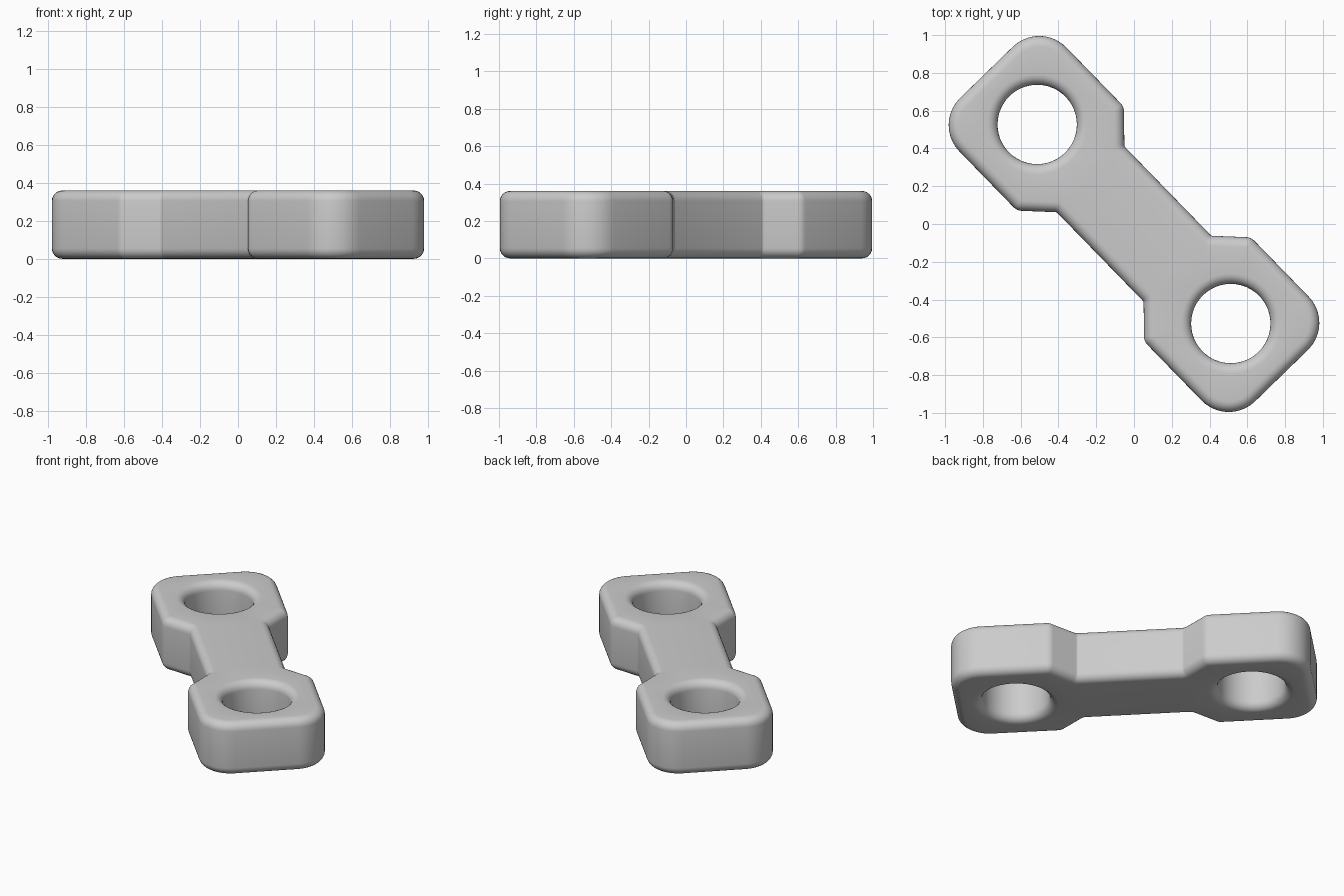
import bpy, bmesh, math
from mathutils import Vector, Matrix

cube = bpy.data.objects.get("Cube")
if cube:
    bpy.data.objects.remove(cube)

HEIGHT, FILLET, STEPS = 0.36, 0.055, 6

mat = bpy.data.materials.new("plain grey")
mat.use_nodes = True
grey = (0.6, 0.6, 0.6, 1)
mat.diffuse_color = grey
mat.node_tree.nodes["Principled BSDF"].inputs["Base Color"].default_value = grey


def rounded_outline(corners):
    """Counter-clockwise (x, y, radius) corners -> list of (point, inward normal)."""
    out = []
    for i, (x, y, r) in enumerate(corners):
        p = Vector((x, y))
        a = (p - Vector(corners[i - 1][:2])).normalized()
        b = (Vector(corners[(i + 1) % len(corners)][:2]) - p).normalized()
        turn = math.atan2(a.x * b.y - a.y * b.x, a.dot(b))
        side = math.copysign(1, turn)
        n0 = Vector((-a.y, a.x))
        centre = p - a * r * math.tan(abs(turn) / 2) + n0 * r * side
        count = 10 if r > 0.1 else 4
        for k in range(count + 1):
            n = Matrix.Rotation(turn * k / count, 2) @ n0
            out.append((centre - n * r * side, n))
    return out


def circle_outline(cx, r, count=48):
    """Hole loop whose normals point away from the hole, into the solid."""
    dirs = [Vector((math.cos(t), math.sin(t))) for t in
            (math.tau * k / count for k in range(count))]
    return [(Vector((cx, 0)) + d * r, d) for d in dirs]


# Wall profile with rounded top and bottom edges: (inset, height)
arc = [(FILLET * (1 - math.cos(t)), FILLET * (1 - math.sin(t))) for t in
       (math.pi / 2 * (1 - k / STEPS) for k in range(STEPS + 1))]
arc = arc[::-1]
profile = arc[::-1] + [(d, HEIGHT - z) for d, z in arc]

# Link outline: two wide heads joined by a narrow neck
half = [(0.33, -0.25, 0.02), (0.483, -0.395, 0.06), (1.12, -0.395, 0.2)]
head = half + [(x, -y, r) for x, y, r in reversed(half)]
loops = [rounded_outline(head + [(-x, -y, r) for x, y, r in head]),
         circle_outline(0.735, 0.21), circle_outline(-0.735, 0.21)]

bm = bmesh.new()
cap_edges = {0: [], len(profile) - 1: []}
for loop in loops:
    rings = []
    for d, z in profile:
        rings.append([bm.verts.new((*(p + n * d), z)) for p, n in loop])
    for lo, hi in zip(rings, rings[1:]):
        for i in range(len(loop)):
            bm.faces.new((lo[i - 1], lo[i], hi[i], hi[i - 1]))
    for level, edges in cap_edges.items():
        ring = rings[level]
        edges += [bm.edges.get((ring[i - 1], ring[i])) for i in range(len(ring))]
for edges in cap_edges.values():
    bmesh.ops.triangle_fill(bm, edges=edges, use_beauty=True)
bmesh.ops.recalc_face_normals(bm, faces=bm.faces)
bmesh.ops.rotate(bm, verts=bm.verts, cent=(0, 0, 0),
                 matrix=Matrix.Rotation(math.radians(-45.8), 3, 'Z'))

mesh = bpy.data.meshes.new("link_plate")
bm.to_mesh(mesh)
bm.free()
link = bpy.data.objects.new("link_plate", mesh)
bpy.context.collection.objects.link(link)
mesh.materials.append(mat)
bpy.ops.object.select_all(action='DESELECT')
link.select_set(True)
bpy.context.view_layer.objects.active = link
bpy.ops.object.shade_smooth_by_angle(angle=math.radians(35))
